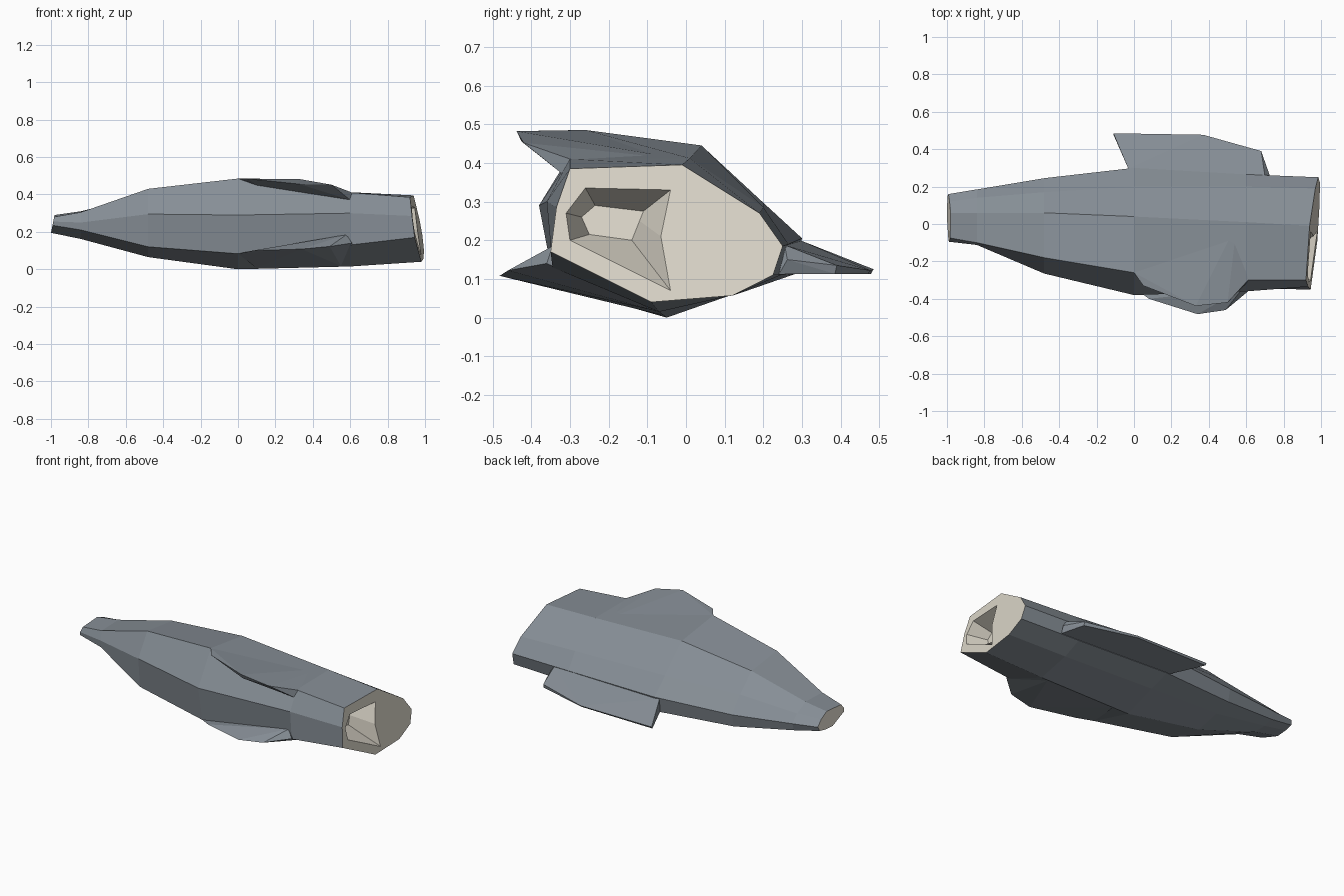
import bpy, bmesh

if "Cube" in bpy.data.objects:
    bpy.data.objects.remove(bpy.data.objects["Cube"])

def material(name, rgb):
    m = bpy.data.materials.new(name)
    m.diffuse_color = (*rgb, 1)
    m.use_nodes = True
    m.node_tree.nodes["Principled BSDF"].inputs["Base Color"].default_value = m.diffuse_color
    return m

SKIN = material("slate_grey", (0.24, 0.272, 0.305))
FLESH = material("cream", (0.73, 0.69, 0.60))

def finish(bm, name):
    bmesh.ops.recalc_face_normals(bm, faces=bm.faces)
    me = bpy.data.meshes.new(name)
    bm.to_mesh(me)
    bm.free()
    me.materials.append(SKIN)
    me.materials.append(FLESH)
    ob = bpy.data.objects.new(name, me)
    bpy.context.collection.objects.link(ob)
    return ob

def loft(name, rings, side_mat=0, cap_mat=1):
    """Skin a list of equal-length point rings and close both ends."""
    bm = bmesh.new()
    vs = [[bm.verts.new(p) for p in r] for r in rings]
    n = len(rings[0])
    for a, b in zip(vs, vs[1:]):
        for i in range(n):
            j = (i + 1) % n
            bm.faces.new((a[i], a[j], b[j], b[i])).material_index = side_mat
    for cap in (vs[0], vs[-1]):
        bm.faces.new(cap).material_index = cap_mat
    return finish(bm, name)

def fin(name, points):
    """Faceted wedge fin as a convex hull."""
    bm = bmesh.new()
    for p in points:
        bm.verts.new(p)
    bmesh.ops.convex_hull(bm, input=bm.verts)
    bmesh.ops.dissolve_limit(bm, angle_limit=0.02, verts=bm.verts, edges=bm.edges)
    return finish(bm, name)

def nose_x(y, z):          # slanted plane of the large cut end
    return 0.992 + 0.071 * y - 0.133 * z

# Body cross-sections (y, z), from the narrow end to the wide end
sections = [
    (lambda y, z: -1 + (z - .195) * .2,
     [(-.075, .28), (.06, .29), (.12, .265), (.16, .235), (.15, .21), (.1, .2), (.03, .195), (-.09, .235), (-.095, .255)]),
    (lambda y, z: -.84,
     [(-.10, .305), (.06, .31), (.14, .27), (.185, .225), (.17, .18), (.11, .165), (.03, .162), (-.11, .21), (-.112, .25)]),
    (lambda y, z: -.48,
     [(-.18, .43), (.06, .40), (.17, .30), (.245, .205), (.23, .13), (.13, .10), (-.02, .065), (-.25, .12), (-.265, .295)]),
    (lambda y, z: 0,
     [(-.26, .485), (.04, .445), (.2, .297), (.30, .205), (.28, .112), (.15, .07), (-.05, 0), (-.34, .083), (-.38, .29)]),
    (lambda y, z: .6,
     [(-.30, .41), (.01, .412), (.2, .285), (.265, .19), (.245, .11), (.13, .06), (-.07, .015), (-.345, .13), (-.36, .30)]),
    (nose_x,
     [(-.30, .385), (-.01, .395), (.19, .27), (.25, .185), (.225, .11), (.12, .057), (-.09, .04), (-.35, .17), (-.335, .285)]),
]
body = loft("body", [[(fx(y, z), y, z) for y, z in pts] for fx, pts in sections])

# Faceted hollow in the large cut end
mouth = [(-.31, .27), (-.26, .335), (-.04, .33), (-.065, .21), (-.04, .07), (-.30, .2)]
floor = [(-.27, .26), (-.235, .29), (-.11, .275), (-.12, .25), (-.14, .2), (-.25, .215)]
cutter = loft("hollow_cutter",
              [[(nose_x(y, z) - .12, y, z) for y, z in floor],
               [(nose_x(y, z), y, z) for y, z in mouth],
               [(nose_x(y, z) + .1, y, z) for y, z in mouth]], side_mat=1)
mod = body.modifiers.new("hollow", 'BOOLEAN')
mod.operation = 'DIFFERENCE'
mod.solver = 'EXACT'
mod.object = cutter
bpy.context.view_layer.objects.active = body
bpy.ops.object.modifier_apply(modifier=mod.name)
bpy.data.objects.remove(cutter)

# Upper front fin
fin("upper_fin", [(0, -.26, .485), (.05, -.33, .484), (.33, -.438, .482), (.5, -.42, .452), (.61, -.30, .41),
                  (.33, -.425, .455), (.1, -.29, .45), (.6, -.318, .37), (.05, 0, .44), (.55, 0, .408)])
# Lower front fin
fin("lower_front_fin", [(0, -.34, .083), (.08, -.40, .1), (.34, -.482, .108), (.49, -.46, .122), (.61, -.36, .14),
                        (.58, -.345, .185), (.1, -.06, .006), (.55, -.08, .018)])
# Broad rear fin
fin("rear_fin", [(-.03, .295, .2), (.70, .255, .188), (-.02, .275, .114), (.72, .24, .112),
                 (-.11, .485, .125), (-.11, .478, .113), (.37, .477, .122), (.37, .47, .113),
                 (.68, .39, .135), (.68, .385, .113), (.725, .262, .15)])
